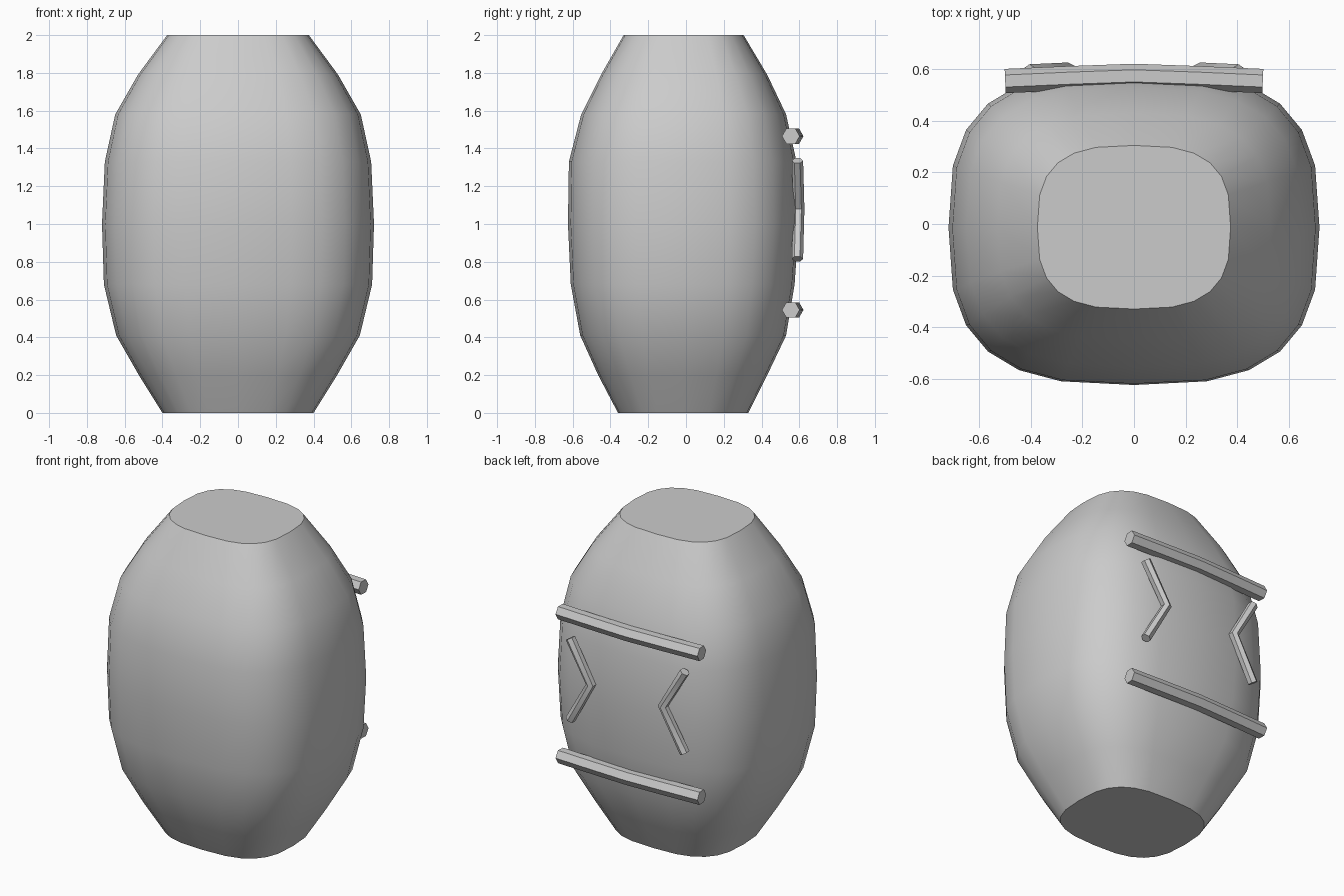
import bpy, bmesh
from math import sin, cos, pi, copysign, radians

if "Cube" in bpy.data.objects:
    bpy.data.objects.remove(bpy.data.objects["Cube"])

SIDES = 24
POWER = 2 / 2.9


def smooth(ob, angle):
    bpy.ops.object.select_all(action='DESELECT')
    ob.select_set(True)
    bpy.context.view_layer.objects.active = ob
    bpy.ops.object.shade_smooth_by_angle(angle=radians(angle))


def tube(name, points, radius):
    """Six-sided capped tube along a path."""
    cu = bpy.data.curves.new(name, 'CURVE')
    cu.dimensions = '3D'
    cu.bevel_depth = radius
    cu.bevel_resolution = 1
    cu.use_fill_caps = True
    sp = cu.splines.new('POLY')
    sp.points.add(len(points) - 1)
    for p, co in zip(sp.points, points):
        p.co = (*co, 1)
    ob = bpy.data.objects.new(name, cu)
    bpy.context.collection.objects.link(ob)
    bpy.ops.object.select_all(action='DESELECT')
    ob.select_set(True)
    bpy.context.view_layer.objects.active = ob
    bpy.ops.object.convert(target='MESH')
    smooth(bpy.context.object, 40)


# Barrel body: rounded-rectangle rings (z, half width, front y, back y)
rings = [(0, .40, -.36, .33), (.2, .525, -.465, .43), (.41, .645, -.56, .53),
         (.68, .71, -.61, .575), (1.0, .72, -.625, .597), (1.33, .705, -.62, .585),
         (1.58, .65, -.555, .53), (1.79, .53, -.45, .43), (2, .375, -.33, .305)]
bm = bmesh.new()
loops = []
for z, w, front, back in rings:
    cy, d = (front + back) / 2, (back - front) / 2
    loop = []
    for i in range(SIDES):
        a = 2 * pi * i / SIDES
        c, s = cos(a), sin(a)
        loop.append(bm.verts.new((w * copysign(abs(c) ** POWER, c),
                                  cy + d * copysign(abs(s) ** POWER, s), z)))
    loops.append(loop)
for lo, hi in zip(loops, loops[1:]):
    for i in range(SIDES):
        j = (i + 1) % SIDES
        bm.faces.new((lo[i], lo[j], hi[j], hi[i]))
bm.faces.new(loops[0][::-1])
bm.faces.new(loops[-1])
bmesh.ops.recalc_face_normals(bm, faces=bm.faces)
me = bpy.data.meshes.new("barrel_body")
bm.to_mesh(me)
bm.free()
body = bpy.data.objects.new("barrel_body", me)
bpy.context.collection.objects.link(body)
smooth(body, 40)

# Gently bowed bars on the back
for name, z in (("upper_bar", 1.465), ("lower_bar", .545)):
    tube(name, [(-.5, .555, z), (-.25, .566, z), (0, .575, z), (.25, .566, z), (.5, .555, z)], .047)

# Chevrons pointing towards the centre
for name, s in (("left_chevron", -1), ("right_chevron", 1)):
    tube(name, [(s * .405, .59, 1.335), (s * .255, .597, 1.08), (s * .405, .59, .815)], .03)
